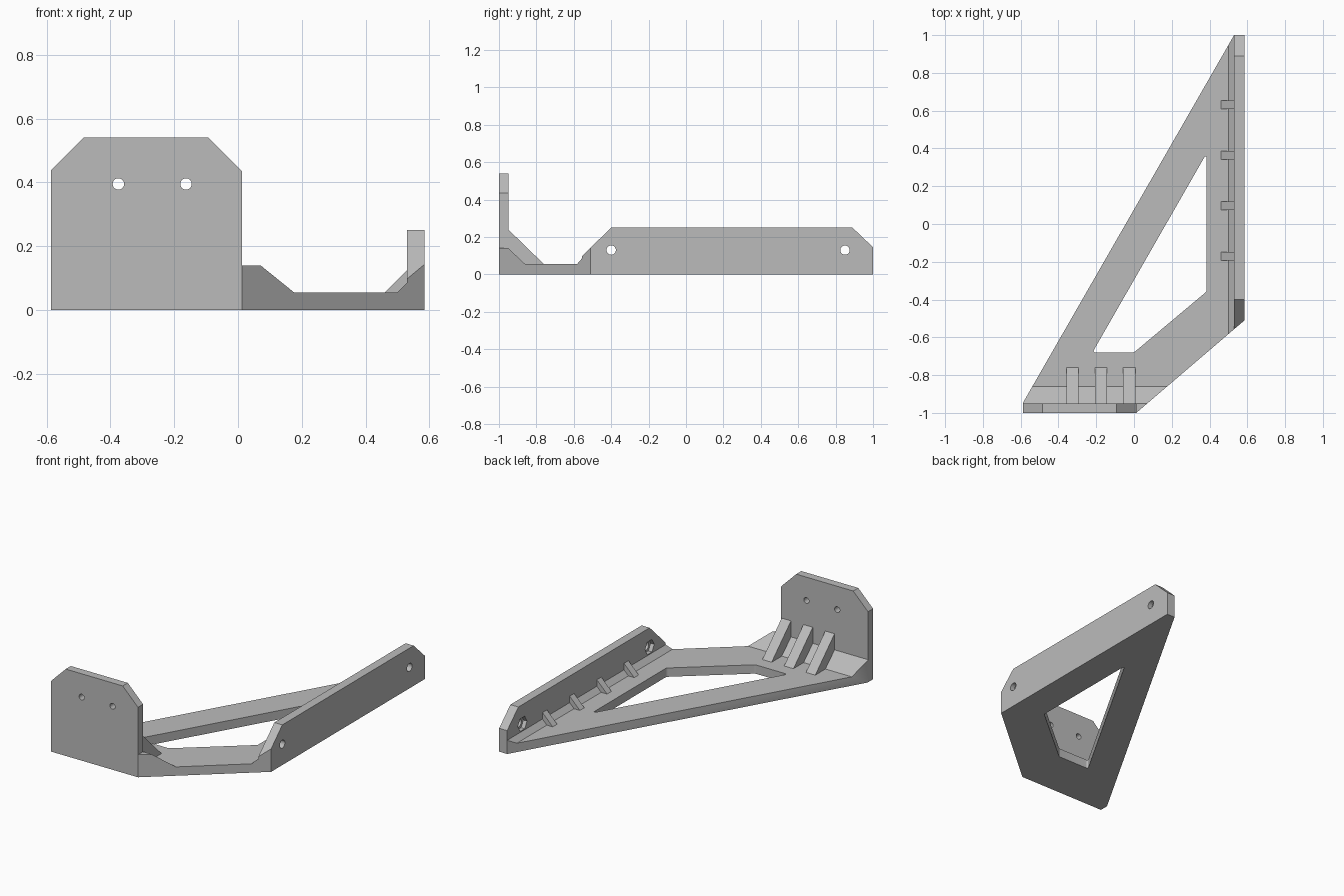
import bpy
import bmesh
from math import radians
from mathutils import Vector

if "Cube" in bpy.data.objects:
    bpy.data.objects.remove(bpy.data.objects["Cube"], do_unlink=True)

grey = bpy.data.materials.new("light_grey")
grey.use_nodes = True
grey.diffuse_color = (0.5, 0.5, 0.5, 1)
grey.node_tree.nodes["Principled BSDF"].inputs["Base Color"].default_value = (0.5, 0.5, 0.5, 1)


def prism(name, points, axis, start, end, rounding=0):
    """Extrude a profile along an axis: x takes (y, z), y takes (x, z), z takes (x, y)."""
    def place(p, d):
        return {"x": (d, p[0], p[1]), "y": (p[0], d, p[1]), "z": (p[0], p[1], d)}[axis]
    bm = bmesh.new()
    face = bm.faces.new([bm.verts.new(place(p, start)) for p in points])
    shift = Vector(place((0, 0), end - start))
    grown = bmesh.ops.extrude_face_region(bm, geom=[face])["geom"]
    bmesh.ops.translate(bm, vec=shift, verts=[v for v in grown if isinstance(v, bmesh.types.BMVert)])
    bmesh.ops.recalc_face_normals(bm, faces=bm.faces)
    if rounding:
        along = [e for e in bm.edges
                 if abs((e.verts[0].co - e.verts[1].co).normalized().dot(shift.normalized())) > 0.99]
        bmesh.ops.bevel(bm, geom=along, offset=rounding, offset_type='WIDTH',
                        segments=6, profile=0.5, affect='EDGES')
    mesh = bpy.data.meshes.new(name)
    bm.to_mesh(mesh)
    bm.free()
    obj = bpy.data.objects.new(name, mesh)
    bpy.context.collection.objects.link(obj)
    obj.data.materials.append(grey)
    return obj


def combine(target, tool, operation):
    """Apply a boolean and discard the tool."""
    mod = target.modifiers.new("boolean", 'BOOLEAN')
    mod.object, mod.operation, mod.solver = tool, operation, 'EXACT'
    bpy.context.view_layer.objects.active = target
    bpy.ops.object.modifier_apply(modifier=mod.name)
    bpy.data.objects.remove(tool, do_unlink=True)


def drill(target, axis, position, radius, start, end, sides=24):
    bpy.ops.mesh.primitive_cylinder_add(vertices=sides, radius=radius, depth=end - start)
    tool = bpy.context.object
    middle = (start + end) / 2
    if axis == "x":
        tool.location = (middle, *position)
        tool.rotation_euler.y = radians(90)
    else:
        tool.location = (position[0], middle, position[1])
        tool.rotation_euler.x = radians(90)
    combine(target, tool, 'DIFFERENCE')


# Oversized solids, joined and then trimmed to the plan outline
FLOOR = 0.055
body = prism("bracket_body", [(-2, -1), (2, -1), (2, FLOOR), (-2, FLOOR)], "y", -2, 2)
parts = [
    # front flange with clipped top corners
    prism("front_flange", [(-0.7, -0.8), (0.012, -0.8), (0.012, 0.435), (-0.093, 0.54),
                           (-0.485, 0.54), (-0.7, 0.325)], "y", -1.5, -0.95),
    # sloped reinforcement behind the front flange
    prism("front_fillet", [(-1.8, -0.7), (-1.8, 0.14), (-0.95, 0.14), (-0.86, FLOOR),
                           (-0.76, -0.04), (-0.76, -0.7)], "x", -1.8, 1.8),
    # long side flange
    prism("side_flange", [(-0.75, -0.6), (-0.75, -0.09), (-0.4, 0.25), (0.89, 0.25),
                          (1.1, 0.05), (1.1, -0.6)], "x", 0.53, 1.5),
    # small inner chamfer of the side flange
    prism("side_fillet", [(0.47, 0.025), (0.53, 0.085), (0.56, 0.085), (0.56, 0.025)], "y", -1, 1.2),
]
for part in parts:
    combine(body, part, 'UNION')
outline = prism("outline", [(-0.587, -1), (0.012, -1), (0.585, -0.51), (0.585, 1),
                            (0.53, 1), (-0.587, -0.945)], "z", 0, 0.8)
combine(body, outline, 'INTERSECT')

# Window in the base
window = prism("window", [(-0.22, -0.68), (0, -0.68), (0.385, -0.357), (0.385, 0.375)],
               "z", -0.2, 0.3, rounding=0.016)
combine(body, window, 'DIFFERENCE')

# Screw holes, with hexagonal nut pockets inside the side flange
for x in (-0.375, -0.163):
    drill(body, "y", (x, 0.395), 0.018, -1.1, -0.9)
for y in (-0.4, 0.85):
    drill(body, "x", (y, 0.13), 0.025, 0.45, 0.7)
    drill(body, "x", (y, 0.13), 0.045, 0.48, 0.555, sides=6)

# Merge coplanar faces
bm = bmesh.new()
bm.from_mesh(body.data)
bmesh.ops.remove_doubles(bm, verts=bm.verts, dist=0.0002)
bmesh.ops.dissolve_limit(bm, angle_limit=radians(0.5), verts=bm.verts, edges=bm.edges)
bm.to_mesh(body.data)
bm.free()
body.data.materials.clear()
body.data.materials.append(grey)
body.data.polygons.foreach_set("material_index", [0] * len(body.data.polygons))

# Triangular gussets on both flanges
for i in range(3):
    x = -0.325 + 0.15 * i
    prism(f"front_gusset_{i + 1}", [(-0.96, 0.03), (-0.76, 0.03), (-0.76, FLOOR),
                                    (-0.95, 0.24), (-0.96, 0.24)], "x", x - 0.032, x + 0.032)
for i in range(4):
    y = -0.17 + 0.267 * i
    prism(f"side_gusset_{i + 1}", [(0.46, 0.03), (0.54, 0.03), (0.54, 0.125),
                                   (0.53, 0.125), (0.46, FLOOR)], "y", y - 0.022, y + 0.022)

# Smooth the round holes and window corners, keeping edges sharp
bpy.ops.object.select_all(action='DESELECT')
body.select_set(True)
bpy.context.view_layer.objects.active = body
bpy.ops.object.shade_smooth_by_angle(angle=radians(30))
